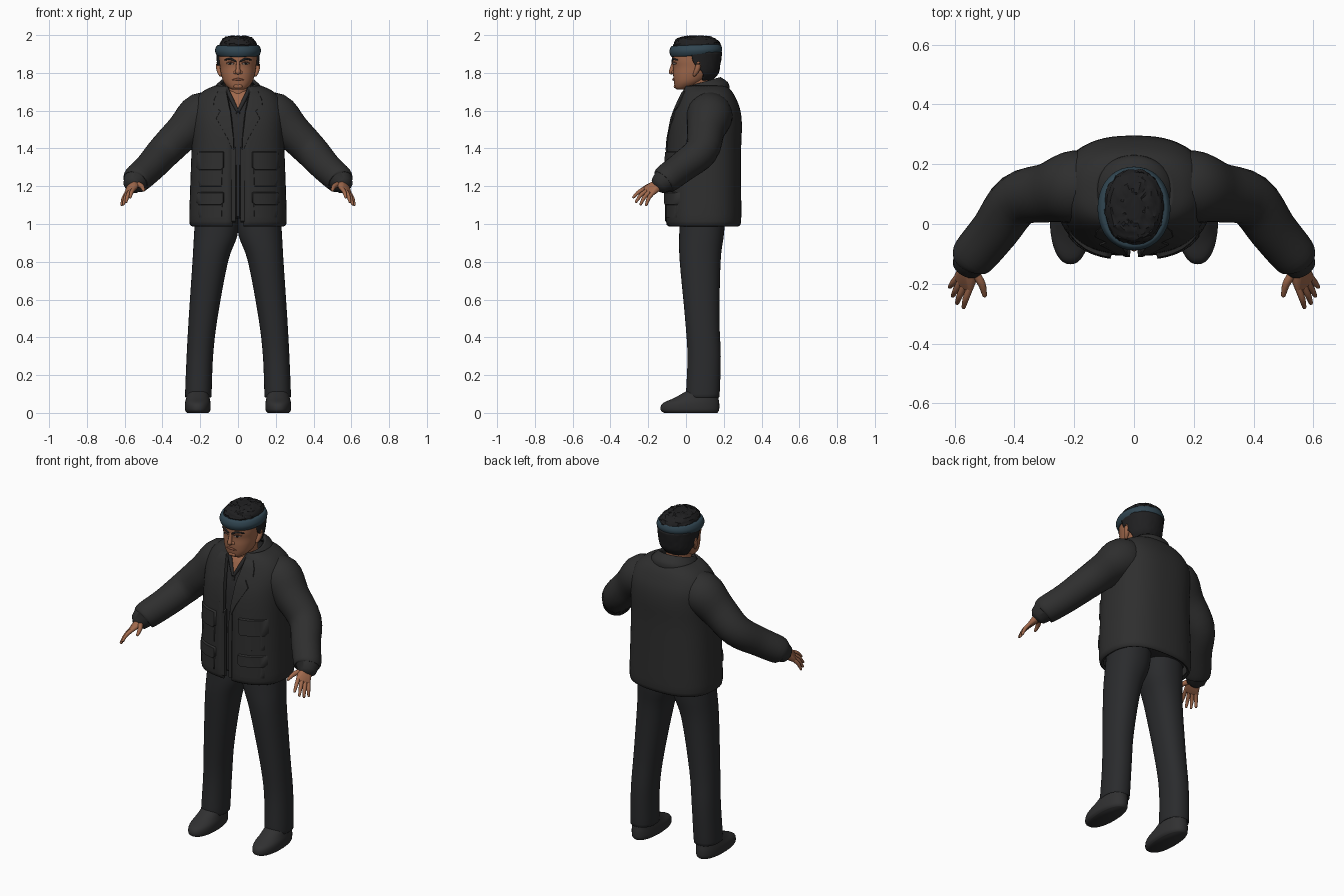
import bpy, bmesh, math, random
from mathutils import Vector

random.seed(4)
cube = bpy.data.objects.get("Cube")
if cube:
    bpy.data.objects.remove(cube, do_unlink=True)


def material(name, r, g, b):
    m = bpy.data.materials.new(name)
    m.use_nodes = True
    m.diffuse_color = (r, g, b, 1)
    m.node_tree.nodes["Principled BSDF"].inputs["Base Color"].default_value = (r, g, b, 1)
    return m


JACKET = material("charcoal jacket", .028, .028, .028)
SHIRT = material("dark shirt", .022, .022, .023)
TROUSER = material("dark trousers", .023, .024, .026)
SHOE = material("shoe grey", .03, .03, .031)
SKIN = material("tan skin", .35, .14, .072)
LIP = material("lip brown", .2, .07, .04)
HAIR = material("black hair", .014, .014, .015)
BAND = material("slate blue band", .03, .06, .082)
WHITE = material("eye white", .5, .45, .4)


def finish(name, bm, mat, mirror=False, thick=0, angle=50):
    bmesh.ops.recalc_face_normals(bm, faces=bm.faces)
    me = bpy.data.meshes.new(name)
    bm.to_mesh(me)
    bm.free()
    me.materials.append(mat)
    ob = bpy.data.objects.new(name, me)
    bpy.context.collection.objects.link(ob)
    bpy.ops.object.select_all(action="DESELECT")
    ob.select_set(True)
    bpy.context.view_layer.objects.active = ob
    bpy.ops.object.shade_smooth_by_angle(angle=math.radians(angle))
    if thick:
        mod = ob.modifiers.new("Thickness", "SOLIDIFY")
        mod.thickness, mod.offset = thick, 0
    if mirror:
        ob.modifiers.new("Mirror", "MIRROR")
    return ob


def smooth(rows, n=4):
    """Resample rows of numbers with a Catmull-Rom spline."""
    out = []
    for i in range(len(rows) - 1):
        a, b, c, d = rows[max(i - 1, 0)], rows[i], rows[i + 1], rows[min(i + 2, len(rows) - 1)]
        for k in range(n):
            t = k / n
            out.append([q + .5 * t * (r - p + t * (2 * p - 5 * q + 4 * r - s + t * (3 * (q - r) + s - p)))
                        for p, q, r, s in zip(a, b, c, d)])
    return out + [list(rows[-1])]


def skin_rings(rings, loop=True, caps=True):
    bm = bmesh.new()
    vs = [[bm.verts.new(p) for p in ring] for ring in rings]
    n = len(vs[0])
    for a, b in zip(vs, vs[1:]):
        for j in range(n if loop else n - 1):
            k = (j + 1) % n
            bm.faces.new((a[j], a[k], b[k], b[j]))
    if loop and caps:
        bm.faces.new(vs[0])
        bm.faces.new(vs[-1])
    return bm


def power(v, p):
    return math.copysign(abs(v) ** p, v)


def loft(name, rows, mat, p=1, tilt=0, jitter=0, n=40, **kw):
    """Rows: height, centre x, half width, front y, back y, front opening angle."""
    rings = []
    loop = max(r[5] for r in rows) == 0
    for z, cx, rx, f, b, gap in rows:
        ring = []
        for j in range(n if loop else n + 1):
            t = gap + (2 * math.pi - 2 * gap) * j / n
            k = 1 + random.uniform(-jitter, jitter)
            y = (f + b) / 2 - (b - f) / 2 * power(math.cos(t), p) * k
            ring.append((cx + rx * power(math.sin(t), p) * k, y,
                         z + tilt * (y - (f + b) / 2) + random.uniform(-jitter, jitter) * .12))
        rings.append(ring)
    return finish(name, skin_rings(rings, loop), mat, **kw)


def surface(rows, p):
    """Front y of a loft at a given x and z."""
    def at(x, z):
        i = max([k for k, r in enumerate(rows[:-1]) if r[0] <= z] or [0])
        a, b = rows[i], rows[i + 1]
        t = min(max((z - a[0]) / (b[0] - a[0]), 0), 1)
        rx, f, k = [a[m] + (b[m] - a[m]) * t for m in (2, 3, 4)]
        s = min(abs(x) / rx, 1)
        return (f + k) / 2 - (k - f) / 2 * (1 - s ** (2 / p)) ** (p / 2)
    return at


def panel(name, at, rows, off, mat, mirror=True):
    """Padded patch on a surface; rows are height, inner x, outer x."""
    (z0, a, b), (z1, c, d) = rows[0], rows[-1]
    rows = [(z0 - .008, a, b)] + list(rows) + [(z1 + .008, c, d)]
    rings = []
    for i, (z, xa, xb) in enumerate(rows):
        ring = []
        for f in (0, .06, .2, .4, .6, .8, .94, 1):
            edge = i in (0, len(rows) - 1) or f in (0, 1)
            x = xa + (xb - xa) * f
            ring.append((x, at(x, z) - (-.006 if edge else off), z))
        rings.append(ring)
    return finish(name, skin_rings(rings, False), mat, mirror)


def tube(name, pts, mat, mirror=True, n=20, sub=4):
    """Round-ended tube through x, y, z, radius points."""
    pts = smooth(pts, sub)
    pos = [Vector(p[:3]) for p in pts]
    rings = []
    for i, c in enumerate(pos):
        tan = (pos[min(i + 1, len(pos) - 1)] - pos[max(i - 1, 0)]).normalized()
        q = tan.to_track_quat("Z", "Y")
        steps = [(0, 1)]
        if i == 0:
            steps = [(-.9, .4), (-.6, .8), (0, 1)]
        elif i == len(pos) - 1:
            steps = [(0, 1), (.6, .8), (.9, .4)]
        for along, s in steps:
            r = pts[i][3]
            rings.append([c + tan * along * r + q @ Vector((math.cos(t), math.sin(t), 0)) * r * s
                          for t in [2 * math.pi * j / n for j in range(n)]])
    return finish(name, skin_rings(rings), mat, mirror)


# Legs and shoes
loft("trouser_leg", smooth([
    (.09, .21, .066, .006, .172, 0), (.1, .21, .07, 0, .178, 0), (.3, .202, .07, .008, .184, 0),
    (.5, .185, .076, -.005, .177, 0), (.8, .147, .094, -.033, .183, 0),
    (.94, .118, .115, -.036, .2, 0), (1.06, .11, .115, -.03, .21, 0)]), TROUSER, .9, mirror=True)
loft("shoe", smooth([
    (0, .213, .056, -.115, .165, 0), (.015, .213, .067, -.134, .175, 0), (.05, .213, .068, -.124, .176, 0),
    (.08, .212, .062, -.06, .172, 0), (.12, .21, .055, .01, .17, 0)]), SHOE, .9, mirror=True)

# Jacket body, shirt beneath it, collar
P = .8
jacket = smooth([
    (1.0, 0, .237, -.085, .272, .07), (1.015, 0, .25, -.098, .284, .07), (1.2, 0, .245, -.098, .284, .07),
    (1.4, 0, .238, -.094, .284, .07), (1.52, 0, .238, -.08, .288, .09), (1.6, 0, .236, -.055, .28, .14),
    (1.66, 0, .215, -.03, .258, .18), (1.7, 0, .175, -.012, .235, .25), (1.725, 0, .12, 0, .21, .35)])
loft("jacket_body", jacket, JACKET, P, n=56, thick=.016)
shirt = [(max(z, 1.03 + i * .001), 0, rx - .025, f + .018, b - .02, 0)
         for i, (z, _, rx, f, b, _) in enumerate(jacket) if z < 1.71]
loft("shirt", shirt, SHIRT, P, n=56)
loft("jacket_collar", smooth([
    (1.675, 0, .128, -.03, .222, .42), (1.71, 0, .122, -.02, .216, .45), (1.745, 0, .09, -.002, .178, .55)]),
    JACKET, .95, tilt=.28, thick=.018)

on_jacket, on_shirt = surface(jacket, P), surface(shirt, P)
panel("bare_chest", on_shirt, [(1.61, -.003, .003), (1.66, -.03, .03), (1.7, -.05, .05)], .006, SKIN, False)
tube("shirt_collar", [(.004, on_shirt(0, 1.6) - .006, 1.6, .008), (.034, on_shirt(.03, 1.66) - .008, 1.66, .011),
                      (.062, .005, 1.72, .01)], SHIRT)
panel("lapel", on_jacket, [(1.39, .022, .028), (1.45, .022, .055), (1.56, .032, .12), (1.585, .036, .105),
                           (1.6, .038, .095), (1.62, .042, .135), (1.66, .05, .13), (1.7, .06, .11)], .014, JACKET)
panel("front_placket", on_jacket, [(1.015, .012, .036), (1.2, .012, .036), (1.4, .012, .036)], .012, JACKET)
panel("shirt_placket", on_shirt, [(1.04, -.01, .01), (1.3, -.01, .01), (1.59, -.01, .01)], .006, SHIRT, False)

# Pockets with flaps
for label, low, fold, high in (("lower", 1.035, 1.115, 1.165), ("upper", 1.2, 1.3, 1.38)):
    panel(label + "_pocket", on_jacket, [(low, .08, .215), (fold, .075, .22)], .012, JACKET)
    panel(label + "_pocket_flap", on_jacket, [(fold - .012, .085, .215), (fold, .07, .228), (high, .07, .225)],
          .022, JACKET)

# Sleeves
tube("sleeve", [(.1, .125, 1.585, .09), (.19, .125, 1.575, .122), (.285, .105, 1.49, .1), (.39, .08, 1.385, .09),
                (.465, -.02, 1.302, .081), (.535, -.105, 1.238, .076), (.546, -.12, 1.226, .062)],
     JACKET, n=32)

# Hands: hulled palm and tapering fingers
knuckles = [Vector(k) for k in ((.55, -.215, 1.188), (.568, -.207, 1.178), (.58, -.193, 1.17), (.59, -.177, 1.163))]
tips = [(.57, -.278, 1.142), (.592, -.264, 1.118), (.606, -.24, 1.105), (.616, -.21, 1.102)]
bm = bmesh.new()
for c, r in [(k, .012) for k in knuckles] + [(Vector((.546, -.125, 1.222)), .032), (Vector((.53, -.165, 1.21)), .012)]:
    made = bmesh.ops.create_icosphere(bm, subdivisions=2, radius=r)
    bmesh.ops.translate(bm, verts=made["verts"], vec=c)
hull = bmesh.ops.convex_hull(bm, input=bm.verts)
bmesh.ops.delete(bm, geom=list({v for v in hull["geom_interior"] if isinstance(v, bmesh.types.BMVert)}),
                 context="VERTS")
finish("palm", bm, SKIN, True)
for label, k, tip in zip(("index", "middle", "ring", "little"), knuckles, tips):
    mid = k.lerp(Vector(tip), .5) + Vector((.003, -.004, .004))
    tube(label + "_finger", [(*k, .0115), (*mid, .0105), (*tip, .007)], SKIN, n=12)
tube("thumb", [(.535, -.16, 1.212, .015), (.51, -.2, 1.2, .013), (.5, -.238, 1.18, .008)], SKIN, n=12)

# Neck and head
loft("neck", smooth([(1.62, 0, .075, .0, .16, 0), (1.7, 0, .066, -.005, .145, 0), (1.8, 0, .066, -.01, .145, 0)]), SKIN)
head = smooth([
    (1.712, 0, .03, -.048, .0, 0), (1.722, 0, .05, -.058, .035, 0), (1.75, 0, .075, -.064, .09, 0),
    (1.79, 0, .089, -.068, .135, 0), (1.83, 0, .095, -.068, .158, 0), (1.87, 0, .1, -.074, .17, 0),
    (1.92, 0, .1, -.066, .175, 0), (1.96, 0, .075, -.035, .15, 0)])
loft("head", head, SKIN, .9)
face = surface(head, .9)


def feature(name, pts, mat, push=0, mirror=True):
    """Tube following the face; points are x, z, radius."""
    return tube(name, [(x, face(x, z) - push, z, r) for x, z, r in pts], mat, mirror, 10)


tube("nose", [(0, -.064, 1.865, .009), (0, -.072, 1.835, .01), (0, -.078, 1.805, .014)], SKIN, False, 14)
feature("nostril", [(.01, 1.803, .01), (.016, 1.803, .009)], SKIN)
feature("eyebrow", [(.014, 1.862, .005), (.04, 1.874, .006), (.07, 1.868, .004)], HAIR)
feature("eye", [(.026, 1.848, .004), (.04, 1.85, .0065), (.056, 1.849, .003)], WHITE, -.001)
feature("iris", [(.039, 1.85, .005), (.043, 1.85, .005)], HAIR, .003)
feature("upper_eyelid", [(.02, 1.85, .003), (.04, 1.858, .004), (.06, 1.851, .003)], LIP)
feature("mouth", [(-.03, 1.762, .003), (0, 1.766, .007), (.03, 1.762, .003)], LIP, 0, False)
feature("chin", [(-.012, 1.729, .012), (.012, 1.729, .012)], SKIN, -.006, False)
tube("ear", [(.093, .045, 1.79, .009), (.1, .058, 1.815, .014), (.102, .066, 1.845, .015), (.1, .06, 1.862, .009)],
     SKIN, n=12)

# Hair and headband
loft("back_hair", smooth([
    (1.765, 0, .074, -.04, .135, 2.0), (1.8, 0, .096, -.05, .165, 1.85), (1.85, 0, .104, -.06, .176, 1.45),
    (1.91, 0, .108, -.06, .184, 1.3)]), HAIR, .95, jitter=.012, thick=.014)
loft("top_hair", smooth([
    (1.92, 0, .1, -.06, .178, 0), (1.95, 0, .098, -.066, .182, 0), (1.972, 0, .088, -.056, .17, 0),
    (1.988, 0, .066, -.03, .14, 0), (1.995, 0, .03, .01, .1, 0)]), HAIR, .9, jitter=.035, angle=35)
loft("headband", smooth([
    (1.89, 0, .1, -.068, .17, 0), (1.893, 0, .112, -.08, .182, 0), (1.918, 0, .122, -.088, .192, 0),
    (1.943, 0, .113, -.08, .184, 0), (1.948, 0, .098, -.066, .17, 0)]), BAND, .95, tilt=.04)
